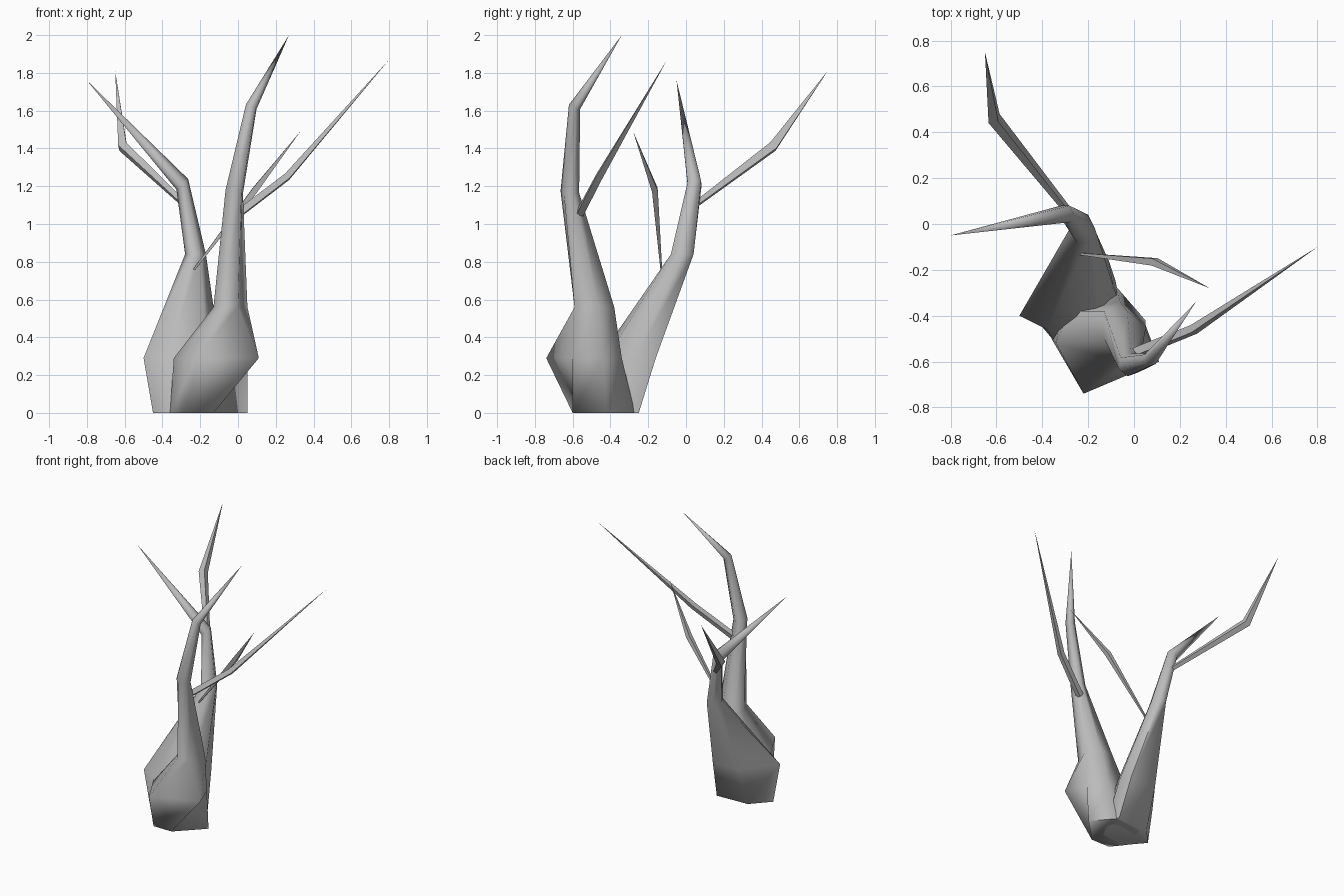
import bpy, bmesh, math
from mathutils import Vector

cube = bpy.data.objects.get("Cube")
if cube:
    bpy.data.objects.remove(cube, do_unlink=True)

bark = bpy.data.materials.new("grey_bark")
bark.use_nodes = True
bark.diffuse_color = (0.5, 0.5, 0.5, 1)
bsdf = bark.node_tree.nodes["Principled BSDF"]
bsdf.inputs["Base Color"].default_value = bark.diffuse_color
bsdf.inputs["Roughness"].default_value = 0.9


def flat_ring(z, outline):
    """Horizontal cross-section from an x, y outline."""
    return [Vector((x, y, z)) for x, y in outline]


def round_rings(path, radii, sides, start):
    """Cross-sections square to a path, one for each radius."""
    path = [Vector(p) for p in path]
    up = Vector((0, 0, 1))
    rings = []
    for i, radius in enumerate(radii):
        before = path[max(i - 1, 0)]
        turn = up.rotation_difference((path[i + 1] - before).normalized())
        ring = []
        for k in range(sides):
            a = math.radians(start) + math.tau * k / sides
            ring.append(path[i] + turn @ Vector((math.cos(a), math.sin(a), 0)) * radius)
        rings.append(ring)
    return rings


def loft(name, rings, tip):
    """Skin the cross-sections and close them to a pointed tip."""
    bm = bmesh.new()
    loops = [[bm.verts.new(p) for p in ring] for ring in rings]
    point = bm.verts.new(tip)
    n = len(loops[0])
    bm.faces.new(loops[0][::-1])
    for low, high in zip(loops, loops[1:]):
        for k in range(n):
            j = (k + 1) % n
            bm.faces.new((low[k], low[j], high[j], high[k]))
    for k in range(n):
        bm.faces.new((loops[-1][k], loops[-1][(k + 1) % n], point))
    bmesh.ops.recalc_face_normals(bm, faces=bm.faces)
    mesh = bpy.data.meshes.new(name)
    bm.to_mesh(mesh)
    bm.free()
    mesh.materials.append(bark)
    obj = bpy.data.objects.new(name, mesh)
    bpy.context.collection.objects.link(obj)
    bpy.ops.object.select_all(action="DESELECT")
    obj.select_set(True)
    bpy.context.view_layer.objects.active = obj
    bpy.ops.object.shade_smooth_by_angle(angle=math.radians(75))


# Front limb with the swollen foot of the trunk
front_foot = [
    flat_ring(0, [(-.36, -.5), (-.28, -.6), (-.13, -.6), (.05, -.42), (-.08, -.27), (-.3, -.3)]),
    flat_ring(.29, [(-.34, -.52), (-.22, -.74), (.11, -.6), (.05, -.44), (-.06, -.34), (-.28, -.38)]),
    flat_ring(.56, [(-.13, -.5), (-.09, -.59), (0, -.59), (.05, -.46), (-.03, -.38), (-.13, -.38)]),
]
front_tip = (.27, -.34, 2)
front_path = [(-.02, -.615, 1.17), (.07, -.59, 1.62), front_tip]
loft("front_limb", front_foot + round_rings(front_path, [.05, .032], 6, 200), front_tip)

# Back limb, leaning away from the foot
back_foot = [
    flat_ring(0, [(-.45, -.39), (-.34, -.52), (-.15, -.5), (-.06, -.36), (-.08, -.25), (-.33, -.26)]),
    flat_ring(.29, [(-.5, -.4), (-.38, -.46), (-.16, -.42), (-.09, -.27), (-.11, -.16), (-.32, -.16)]),
    flat_ring(.84, [(-.28, -.02), (-.25, -.08), (-.2, -.08), (-.17, -.02), (-.2, .04), (-.25, .04)]),
]
back_tip = (-.8, -.05, 1.76)
back_path = [(-.295, .045, 1.21), back_tip]
loft("back_limb", back_foot + round_rings(back_path, [.042], 6, 180), back_tip)

# Thin bent twigs: start, knee, tip and the two radii
twigs = {
    "left_twig": ([(.01, -.56, 1.06), (.26, -.46, 1.25), (.8, -.1, 1.87)], [.026, .024]),
    "back_twig": ([(-.29, .06, 1.11), (-.61, .46, 1.41), (-.65, .75, 1.81)], [.018, .032]),
    "inner_twig": ([(-.24, -.13, .75), (.09, -.165, 1.18), (.33, -.28, 1.49)], [.006, .022]),
}
for name, (path, radii) in twigs.items():
    loft(name, round_rings(path, radii, 4, 45), path[-1])
